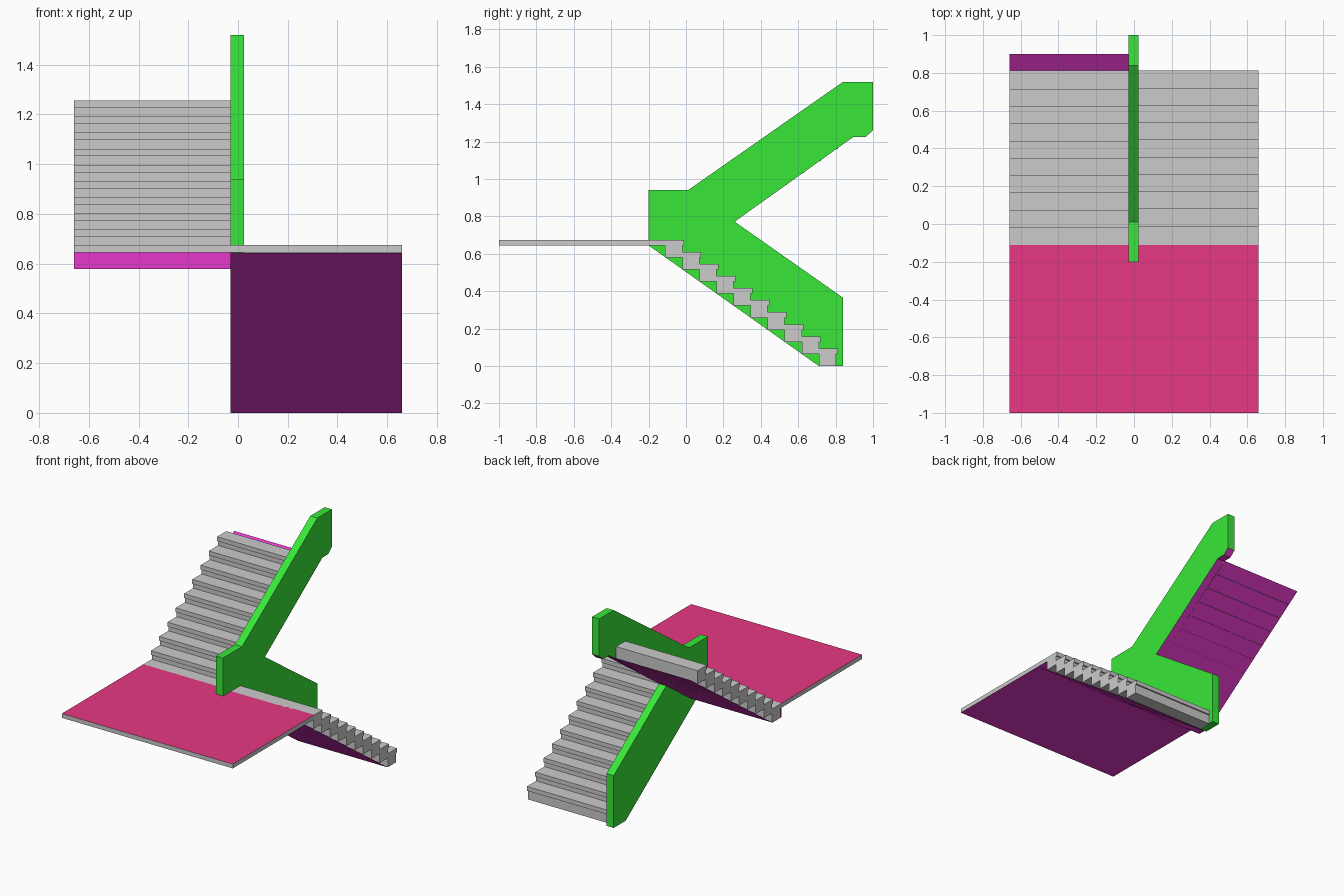
import bpy, bmesh

if "Cube" in bpy.data.objects:
    bpy.data.objects.remove(bpy.data.objects["Cube"])

W, WL, WR = 0.66, -0.03, 0.025      # half width, wall faces
RUN, RISE, SLAB = 0.0913, 0.0645, 0.03
LAND = 0.645                        # landing underside


def material(name, rgb):
    m = bpy.data.materials.new(name)
    m.diffuse_color = (*rgb, 1)
    m.use_nodes = True
    m.node_tree.nodes["Principled BSDF"].inputs["Base Color"].default_value = m.diffuse_color
    return m


GREEN = material("wall_green", (0.04, 0.8, 0.04))
RED = material("floor_red", (0.8, 0.04, 0.23))
PLASTER = material("soffit_magenta", (0.8, 0.04, 0.6))


def finish(bm, name, mats=()):
    me = bpy.data.meshes.new(name)
    bm.to_mesh(me)
    bm.free()
    for m in mats:
        me.materials.append(m)
    ob = bpy.data.objects.new(name, me)
    bpy.context.collection.objects.link(ob)
    return ob


def prism(bm, x0, x1, pts):
    """Extrude a y-z outline from x0 to x1."""
    f = bm.faces.new([bm.verts.new((x0, y, z)) for y, z in pts])
    r = bmesh.ops.extrude_face_region(bm, geom=[f])
    for g in r["geom"]:
        if isinstance(g, bmesh.types.BMVert):
            g.co.x = x1
    bmesh.ops.recalc_face_normals(bm, faces=bm.faces[:])


def sheet(name, x0, x1, pts):
    """Thin plaster skin following a y-z path."""
    bm = bmesh.new()
    rows = [(bm.verts.new((x0, y, z)), bm.verts.new((x1, y, z))) for y, z in pts]
    for (a, b), (c, d) in zip(rows, rows[1:]):
        bm.faces.new((a, b, d, c))
    return finish(bm, name, [PLASTER])


def flight(name, x0, x1, y_riser, d, dz):
    """Ten steps; d is the direction the nosing faces, dz the rise per step in +y."""
    bm = bmesh.new()
    for k in range(10):
        y, z = y_riser + RUN * k, LAND - RISE + dz * k
        back, top = y - d * 0.0913, z + RISE + SLAB
        prism(bm, x0, x1, [(back, z), (y, z), (y, top - SLAB), (y + d * 0.01, top - SLAB),
                           (y + d * 0.01, top), (back, top)])
    return finish(bm, name)


# Stair flights
flight("lower_steps", WR, W, -0.02, 1, -RISE)
flight("upper_steps", -W, WL, -0.1, -1, RISE)

# Landing: red floor, grey edges, plaster underside
bm = bmesh.new()
prism(bm, -W, W, [(-1, LAND), (-0.1, LAND), (-0.1, LAND + SLAB), (-1, LAND + SLAB)])
for f in bm.faces:
    f.material_index = 1 if f.normal.z > 0.5 else 2 if f.normal.z < -0.5 else 0
grey = material("edge_grey", (0.8, 0.8, 0.8))
finish(bm, "landing", [grey, RED, PLASTER])

# Central balustrade wall
bm = bmesh.new()
prism(bm, WL, WR, [(-0.2, LAND), (-0.2, 0.94), (0.01, 0.94), (0.84, 1.52), (1, 1.52),
                   (1, 1.26), (0.96, 1.225), (0.895, 1.225), (0.26, 0.772),
                   (0.84, 0.365), (0.84, 0), (0.71, 0)])
finish(bm, "central_wall", [GREEN])

# Plaster soffits under the flights and the upper wall edge
sheet("lower_soffit", WL, W, [(-0.2, 0.643), (0.708, 0)])
sheet("upper_soffit", -W, WL, [(-0.112, LAND), (-0.112, 0.579), (-0.01, 0.579), (0.9, 1.224)])
sheet("wall_soffit", WL, WR, [(0.26, 0.77), (0.895, 1.223), (0.96, 1.223), (1, 1.258)])
